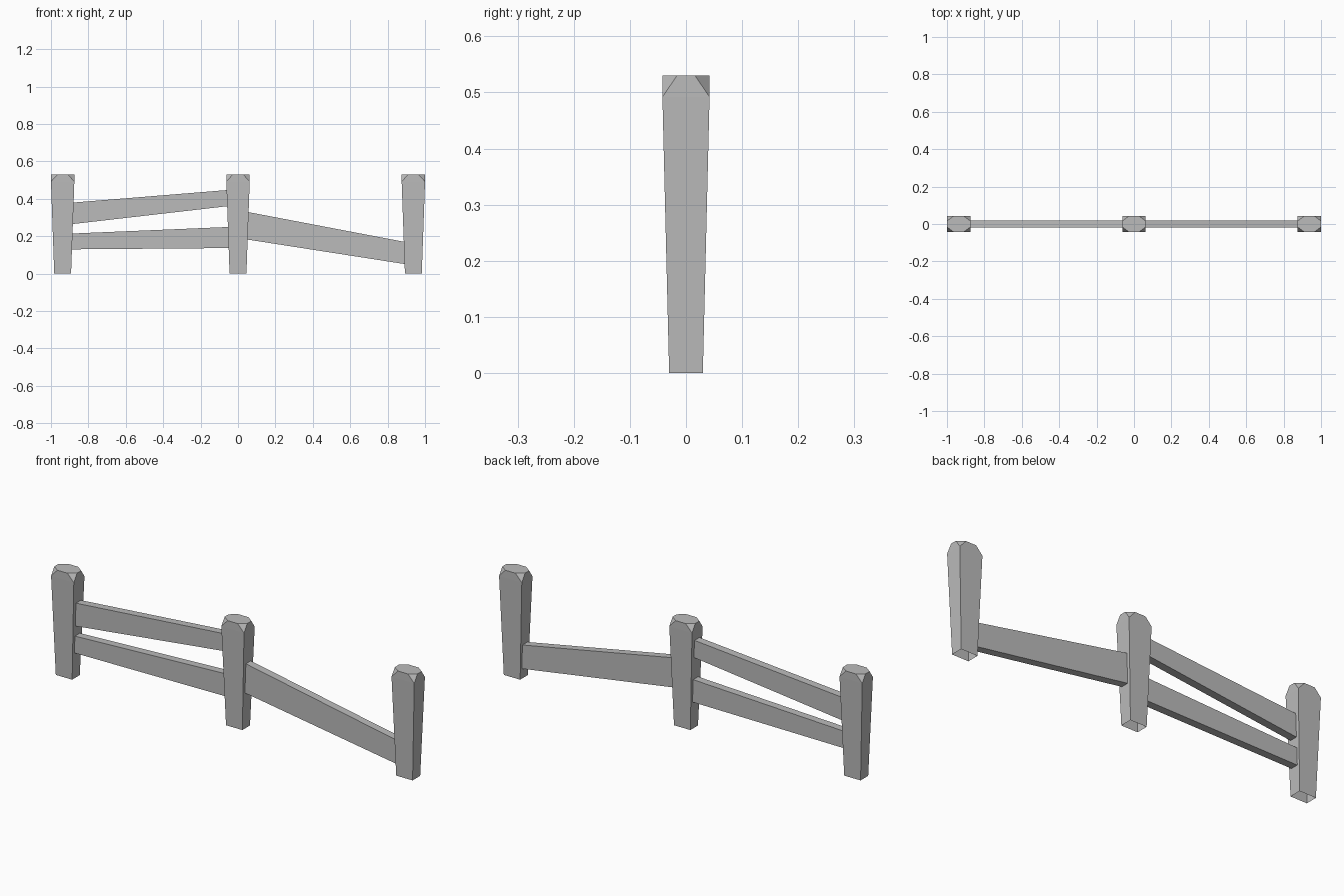
import bpy, bmesh

cube = bpy.data.objects.get("Cube")
if cube:
    bpy.data.objects.remove(cube, do_unlink=True)

# Single stone grey
grey = bpy.data.materials.new("grey")
grey.use_nodes = True
color = (0.5, 0.5, 0.5, 1)
grey.diffuse_color = color
grey.node_tree.nodes["Principled BSDF"].inputs["Base Color"].default_value = color


def finish(name, bm):
    mesh = bpy.data.meshes.new(name)
    bm.normal_update()
    bm.to_mesh(mesh)
    bm.free()
    mesh.materials.append(grey)
    obj = bpy.data.objects.new(name, mesh)
    bpy.context.collection.objects.link(obj)
    return obj


CORNERS = [(-1, -1), (1, -1), (1, 1), (-1, 1)]
HALF_X, HALF_Y = 0.0625, 0.042      # post half size at the head
CUT_X, CUT_Y = 0.028, 0.016         # flats left between the chamfered corners


def post(name, x):
    """Tapered post, open underneath, with its four top corners cut off."""
    bm = bmesh.new()
    foot = [bm.verts.new((x + sx * 0.045, sy * 0.03, 0)) for sx, sy in CORNERS]
    neck = [bm.verts.new((x + sx * HALF_X, sy * HALF_Y, 0.492)) for sx, sy in CORNERS]
    head = []
    for i, (sx, sy) in enumerate(CORNERS):
        pair = [(sx * HALF_X, sy * CUT_Y), (sx * CUT_X, sy * HALF_Y)]
        if i % 2:
            pair.reverse()
        head += [bm.verts.new((x + px, py, 0.53)) for px, py in pair]
    for i in range(4):
        j = (i + 1) % 4
        bm.faces.new((foot[i], foot[j], neck[j], neck[i]))
        bm.faces.new((neck[i], neck[j], head[2 * j], head[2 * i + 1]))
        bm.faces.new((neck[i], head[2 * i + 1], head[2 * i]))
    bm.faces.new(head)
    return finish(name, bm)


def rail(name, start, end):
    """Tapered plank between two (x, bottom, top) ends."""
    bm = bmesh.new()
    rings = []
    for x, low, high in (start, end):
        section = [(-0.019, low), (0.02, low), (0.02, high), (-0.019, high)]
        rings.append([bm.verts.new((x, y, z)) for y, z in section])
    a, b = rings
    for i in range(4):
        j = (i + 1) % 4
        bm.faces.new((a[i], a[j], b[j], b[i]))
    bm.faces.new(a)
    bm.faces.new(b)
    bmesh.ops.recalc_face_normals(bm, faces=bm.faces)
    return finish(name, bm)


# Posts
for name, x in (("right_post", -0.9375), ("middle_post", 0), ("left_post", 0.9375)):
    post(name, x)

# Rails: two on one side, one fallen rail on the other
rail("upper_rail", (-0.895, 0.264, 0.379), (-0.045, 0.362, 0.448))
rail("lower_rail", (-0.9, 0.13, 0.214), (-0.04, 0.137, 0.25))
rail("fallen_rail", (0.04, 0.184, 0.332), (0.9, 0.05, 0.168))
